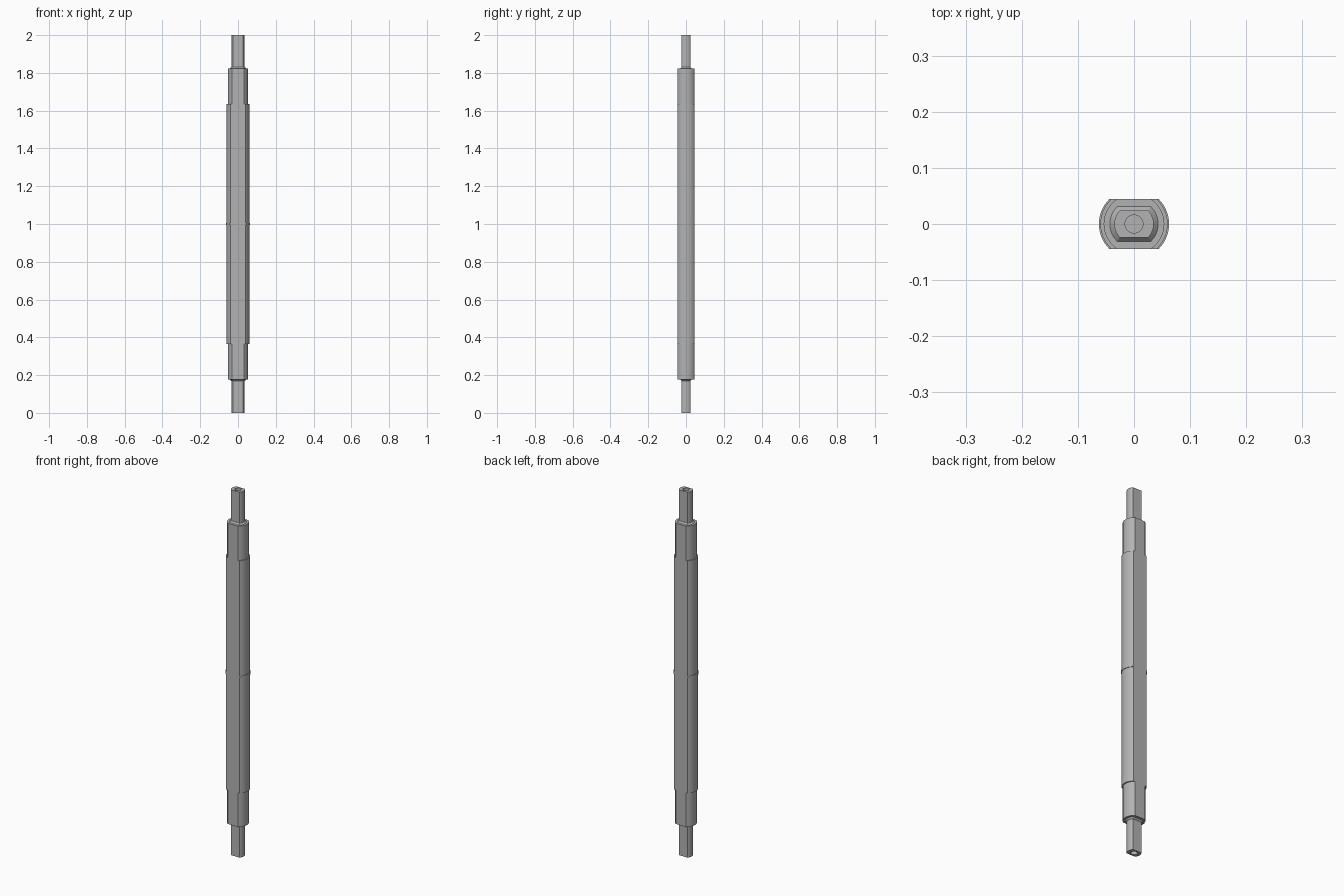
import bpy
import bmesh
import math
from mathutils import Matrix, Vector

if "Cube" in bpy.data.objects:
    bpy.data.objects.remove(bpy.data.objects["Cube"], do_unlink=True)

LENGTH = 2.0
SEGMENTS = 64

# Single steel colour
steel = bpy.data.materials.new("steel grey")
steel.use_nodes = True
color = (0.45, 0.45, 0.45, 1.0)
steel.diffuse_color = color
steel.node_tree.nodes["Principled BSDF"].inputs["Base Color"].default_value = color


def milled_shaft(name, profile, flat, slope=0.0, base=0.0, flip=False):
    """Turn an (r, z) profile about z, then mill a flat on the front and back."""
    bm = bmesh.new()
    verts = [bm.verts.new((r, 0, z)) for r, z in profile]
    edges = [bm.edges.new(pair) for pair in zip(verts, verts[1:])]
    bmesh.ops.spin(bm, geom=verts + edges, cent=(0, 0, 0), axis=(0, 0, 1),
                   angle=math.tau, steps=SEGMENTS)
    bmesh.ops.remove_doubles(bm, verts=bm.verts[:], dist=1e-5)
    for side in (-1, 1):
        cut = bmesh.ops.bisect_plane(
            bm, geom=bm.verts[:] + bm.edges[:] + bm.faces[:],
            plane_co=(0, side * flat, base), plane_no=Vector((0, side, slope)),
            clear_outer=True)
        rim = [e for e in cut["geom_cut"]
               if isinstance(e, bmesh.types.BMEdge) and e.is_boundary]
        bmesh.ops.contextual_create(bm, geom=rim)
    if flip:
        bmesh.ops.transform(bm, verts=bm.verts[:], matrix=Matrix.Translation(
            (0, 0, LENGTH)) @ Matrix.Rotation(math.pi, 4, "X"))
    bmesh.ops.recalc_face_normals(bm, faces=bm.faces[:])
    mesh = bpy.data.meshes.new(name)
    bm.to_mesh(mesh)
    bm.free()
    mesh.materials.append(steel)
    obj = bpy.data.objects.new(name, mesh)
    bpy.context.collection.objects.link(obj)
    bpy.ops.object.select_all(action="DESELECT")
    obj.select_set(True)
    bpy.context.view_layer.objects.active = obj
    bpy.ops.object.shade_smooth_by_angle(angle=math.radians(20))
    return obj


# Main shaft: stepped shoulders, long body and a thin middle ring
shoulder, body, ring = 0.054, 0.06, 0.0625
half = [(0, 0.177), (shoulder, 0.177), (shoulder, 0.364), (body, 0.364),
        (body, 0.994), (ring, 0.994)]
milled_shaft("main_shaft", half + [(r, LENGTH - z) for r, z in reversed(half)], 0.0445)

# End pins with a centre hole, each rising from a small sloped collar
seat = LENGTH - 0.177
for where, flip in (("top", False), ("bottom", True)):
    milled_shaft(where + "_pin",
                 [(0, seat - 0.002), (0.035, seat - 0.002), (0.035, LENGTH),
                  (0.016, LENGTH), (0.016, LENGTH - 0.04), (0, LENGTH - 0.04)],
                 0.024, flip=flip)
    milled_shaft(where + "_collar",
                 [(0, seat - 0.001), (0.043, seat - 0.001), (0.043, seat),
                  (0.035, seat + 0.008), (0, seat + 0.008)],
                 0.031, slope=0.875, base=seat, flip=flip)
